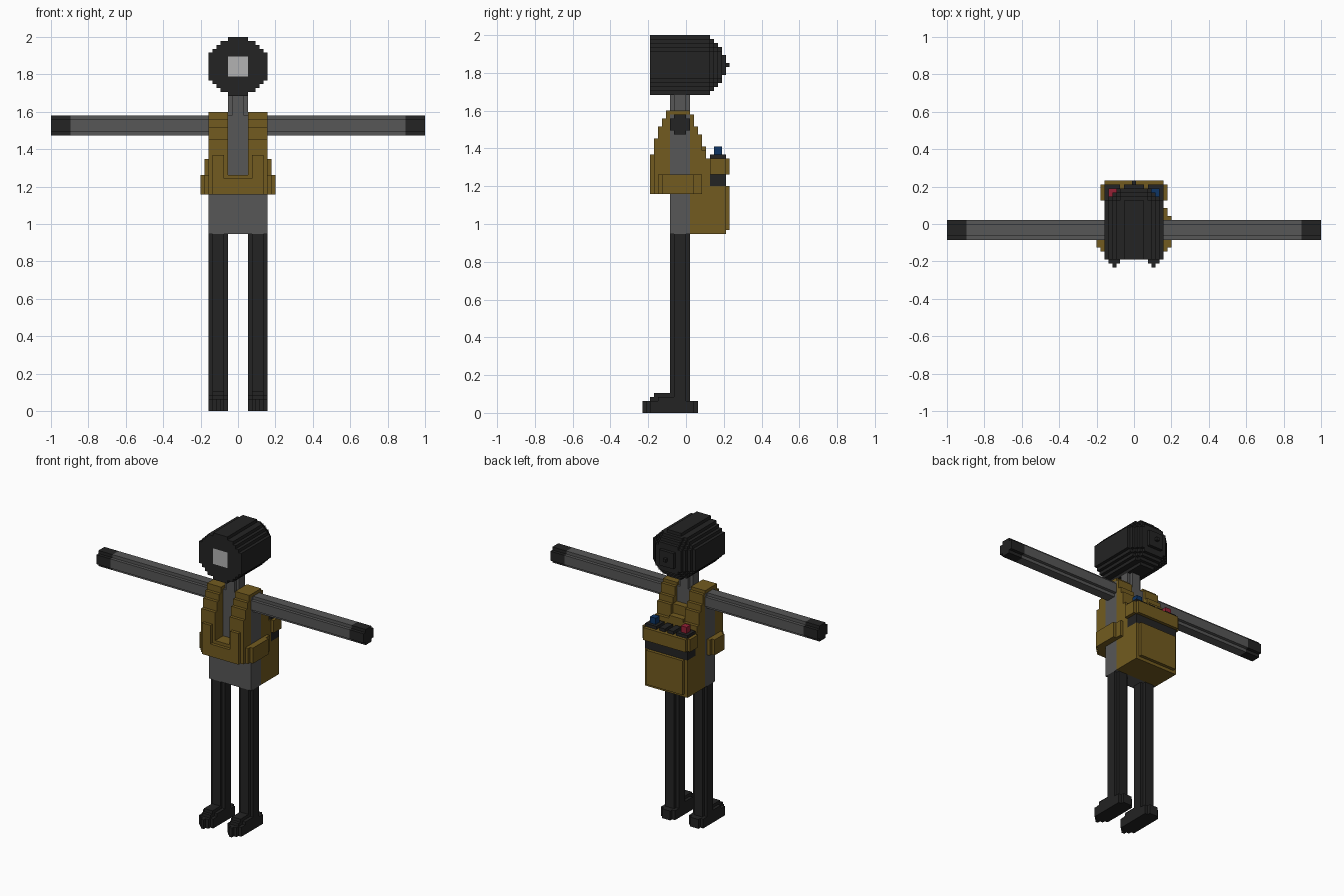
import bpy, bmesh, math

if "Cube" in bpy.data.objects:
    bpy.data.objects.remove(bpy.data.objects["Cube"])

V = 2 / 95          # size of one block
taken = set()       # every filled block, used to hide faces between parts
parts = []


def material(name, rgb):
    m = bpy.data.materials.new(name)
    m.diffuse_color = (*rgb, 1)
    m.use_nodes = True
    m.node_tree.nodes["Principled BSDF"].inputs["Base Color"].default_value = m.diffuse_color
    return m


BLACK = material("black", (0.017, 0.017, 0.017))
GREY = material("grey", (0.095, 0.095, 0.095))
TAN = material("olive_tan", (0.17, 0.105, 0.014))
GLASS = material("light_grey", (0.45, 0.45, 0.45))
BLUE = material("blue", (0.004, 0.035, 0.13))
RED = material("red", (0.30, 0.015, 0.035))


def cells(boxes, mirror=False):
    """Blocks inside boxes (x0, x1, y0, y1, z0, z1); x lies on half numbers."""
    out = set()
    for x0, x1, y0, y1, z0, z1 in boxes:
        for x in range(round(x0 + .5), round(x1 + .5)):
            for y in range(y0, y1):
                for z in range(z0, z1):
                    out.add((x, y, z))
                    if mirror:
                        out.add((-x, y, z))
    return out


def part(name, mat, blocks):
    blocks = blocks - taken
    taken.update(blocks)
    parts.append((name, mat, blocks))


def build(name, mat, blocks):
    """Skin of a block set, with flat areas merged."""
    bm = bmesh.new()
    verts = {}

    def vert(p):
        if p not in verts:
            verts[p] = bm.verts.new(((p[0] - .5) * V, p[1] * V, p[2] * V))
        return verts[p]

    for c in blocks:
        for a in range(3):
            b, d = (a + 1) % 3, (a + 2) % 3
            for s in (0, 1):
                n = list(c)
                n[a] += 2 * s - 1
                if tuple(n) in taken:
                    continue
                quad = []
                for i, j in ((0, 0), (1, 0), (1, 1), (0, 1)):
                    p = list(c)
                    p[a] += s
                    p[b] += i
                    p[d] += j
                    quad.append(vert(tuple(p)))
                bm.faces.new(quad if s else quad[::-1])
    bmesh.ops.dissolve_limit(bm, angle_limit=0.01, verts=bm.verts[:], edges=bm.edges[:])
    me = bpy.data.meshes.new(name)
    bm.to_mesh(me)
    bm.free()
    me.materials.append(mat)
    bpy.context.collection.objects.link(bpy.data.objects.new(name, me))


# Head: stepped drum with a domed back
rows = [7.5, 7.5, 7.5, 7.5, 6.5, 5.5, 4.5, 2.5]    # half width by height from middle


def disc(n, y0, y1):
    k = 7 - n
    return [(-max(w - k, .5), max(w - k, .5), y0, y1, 87 + s * d, 88 + s * d)
            for d, w in enumerate(rows[:n + 1]) if w - k > 0 for s in (-1, 1)]


head = disc(7, -9, 6)
for i, n in enumerate((6, 5, 4, 2)):
    head += disc(n, 6 + i, 7 + i)
head.append((-.5, .5, 10, 11, 87, 88))
visor = cells([(-2.5, 2.5, -9, -8, 85, 90)])
part("visor", GLASS, visor)
part("head", BLACK, cells(head))

# Arms and hands: bars with cut corners
for side, s in (("left", -1), ("right", 1)):
    def bar(x0, x1):
        x0, x1 = sorted((x0 * s, x1 * s))
        return cells([(x0, x1, -4, 1, 71, 74), (x0, x1, -3, 0, 70, 75)])
    part(side + "_arm", GREY, bar(7.5, 42.5))
    part(side + "_hand", BLACK, bar(42.5, 47.5))

    # Leg with foot
    def limb(w, y0, y1, z0, z1):
        return (s * 5 - w, s * 5 + w, y0, y1, z0, z1)
    part(side + "_leg", BLACK, cells([limb(2.5, -3, 0, 0, 45), limb(1.5, -4, 1, 0, 45)]))
    part(side + "_foot", BLACK, cells([
        limb(2.5, -9, 2, 0, 3), limb(1.5, -10, 3, 0, 3), limb(.5, -11, -9, 0, 3),
        limb(1.5, -9, -8, 3, 4), limb(1.5, -8, -3, 3, 5), limb(2.5, -7, -3, 3, 4)]))

# Torso and neck
part("torso", GREY, cells([(-7.5, 7.5, -4, 1, 45, 75)]))
part("neck", GREY, cells([(-2.5, 2.5, -3, 0, 75, 80), (-1.5, 1.5, -4, 1, 75, 80)]))

# Harness: shoulder straps stepped to the front and back, belt and front trim
straps = [(2.5, 7.5, -5, 1, 75, 76)]
for y, top in ((-8, 69), (-7, 72), (-6, 74), (-5, 76), (1, 75), (2, 72), (3, 70), (4, 66)):
    straps.append((2.5, 7.5, y, y + 1, 55, top))
part("straps", TAN, cells(straps, True))
part("front_belt", TAN, cells([(-7.5, 7.5, -8, -4, 55, 60)]))
part("front_trim", TAN, cells([(3.5, 6.5, -9, -8, 55, 65), (-.5, 6.5, -9, -8, 55, 59)], True))
part("back_panel", TAN, cells([(-2.5, 2.5, 1, 3, 45, 70), (-2.5, 2.5, 3, 5, 45, 67)]))
part("right_side_belt", TAN, cells([(7.5, 8.5, -7, 4, 55, 60), (8.5, 9.5, -6, 2, 55, 60)]))
part("left_side_belt", TAN, cells([(-8.5, -7.5, -7, 0, 55, 60), (-9.5, -8.5, -6, -1, 55, 60)]))

# Backpack: body, dark band, lid and two knobs on dark sockets
part("pack_body", TAN, cells([(-7.5, 7.5, 1, 10, 45, 57), (-6.5, 6.5, 10, 11, 46, 57),
                              (-7.5, 7.5, 1, 6, 57, 64)]))
part("pack_band", BLACK, cells([(-7.5, 7.5, 6, 10, 57, 60)]))
part("pack_lid", TAN, cells([(-8.5, 8.5, 6, 10, 60, 64), (-7.5, 7.5, 10, 11, 60, 64)]))
part("knob_sockets", BLACK, cells([(3.5, 7.5, 6, 10, 64, 65), (.5, 2.5, 6, 10, 64, 65)], True))
part("blue_knob", BLUE, cells([(4.5, 6.5, 7, 9, 65, 67)]))
part("red_knob", RED, cells([(-6.5, -4.5, 7, 9, 65, 67)]))

for p in parts:
    build(*p)
